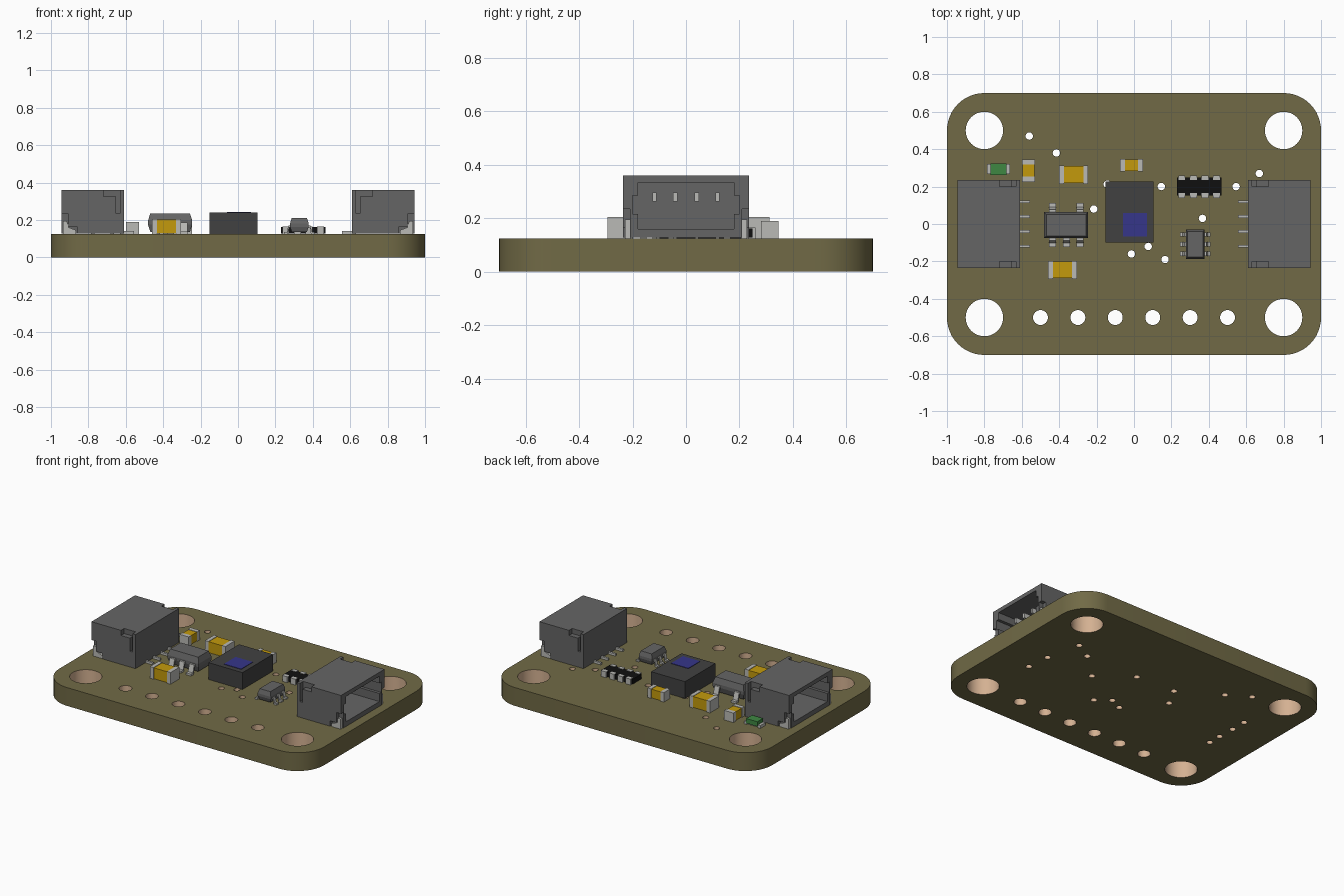
import bpy, bmesh, math
from mathutils import Vector

if "Cube" in bpy.data.objects:
    bpy.data.objects.remove(bpy.data.objects["Cube"])

B = 0.125  # board top


def material(name, r, g, b):
    lin = [((c / 255 + 0.055) / 1.055) ** 2.4 if c > 10 else c / 255 / 12.92 for c in (r, g, b)]
    m = bpy.data.materials.new(name)
    m.diffuse_color = (*lin, 1)
    m.use_nodes = True
    m.node_tree.nodes["Principled BSDF"].inputs["Base Color"].default_value = m.diffuse_color
    return m


OLIVE = material("olive board", 113, 106, 70)
TAN = material("tan hole lining", 212, 177, 146)
GREY = material("grey plastic", 101, 101, 101)
DARK = material("dark chip", 65, 65, 65)
BLUE = material("blue window", 54, 54, 138)
GOLD = material("gold ceramic", 196, 154, 12)
SILVER = material("silver metal", 186, 186, 182)
GREEN = material("green lens", 62, 135, 66)
BLACK = material("black resistor", 16, 16, 16)


def finish(name, bm, *mats):
    bmesh.ops.recalc_face_normals(bm, faces=bm.faces)
    me = bpy.data.meshes.new(name)
    bm.to_mesh(me)
    bm.free()
    for m in mats:
        me.materials.append(m)
    ob = bpy.data.objects.new(name, me)
    bpy.context.collection.objects.link(ob)
    return ob


def loft(bm, rings):
    """Closed solid through rings of equal point count."""
    vs = [[bm.verts.new(p) for p in r] for r in rings]
    n = len(vs[0])
    for a, b in zip(vs, vs[1:]):
        for i in range(n):
            bm.faces.new((a[i], a[(i + 1) % n], b[(i + 1) % n], b[i]))
    bm.faces.new(vs[0][::-1])
    bm.faces.new(vs[-1])


def rect(x0, x1, y0, y1, z):
    return [(x0, y0, z), (x1, y0, z), (x1, y1, z), (x0, y1, z)]


def boxes(name, items, mat):
    bm = bmesh.new()
    for x0, x1, y0, y1, z0, z1 in items:
        loft(bm, [rect(x0, x1, y0, y1, z0), rect(x0, x1, y0, y1, z1)])
    return finish(name, bm, mat)


# Board: rounded outline with drilled holes
def circle(x, y, r, n):
    return [(x + r * math.cos(2 * math.pi * i / n), y + r * math.sin(2 * math.pi * i / n)) for i in range(n)]


outline = []
for k, (cx, cy) in enumerate([(0.8, 0.5), (-0.8, 0.5), (-0.8, -0.5), (0.8, -0.5)]):
    for i in range(13):
        a = math.pi / 2 * (k + i / 12)
        outline.append((cx + 0.2 * math.cos(a), cy + 0.2 * math.sin(a)))
loops = [outline]
loops += [circle(sx * 0.8, sy * 0.5, 0.1, 40) for sx in (-1, 1) for sy in (-1, 1)]
loops += [circle(-0.5 + 0.2 * i, -0.5, 0.04, 24) for i in range(6)]
vias = [(-0.56, 0.47), (-0.415, 0.38), (-0.143, 0.213), (0.146, 0.2), (0.546, 0.2), (0.67, 0.27),
        (0.366, 0.03), (-0.215, 0.08), (0.076, -0.12), (-0.014, -0.16), (0.166, -0.19),
        (0.725, 0.03), (0.74, -0.13), (-0.725, 0.195), (-0.725, 0.085), (-0.72, -0.035), (-0.72, -0.13)]
loops += [circle(x, y, 0.02, 16) for x, y in vias]
cu = bpy.data.curves.new("board_outline", 'CURVE')
cu.dimensions = '2D'
cu.fill_mode = 'BOTH'
cu.extrude = B / 2
for pts in loops:
    sp = cu.splines.new('POLY')
    sp.points.add(len(pts) - 1)
    for p, (x, y) in zip(sp.points, pts):
        p.co = (x, y, 0, 1)
    sp.use_cyclic_u = True
tmp = bpy.data.objects.new("board_outline", cu)
bpy.context.collection.objects.link(tmp)
bpy.context.view_layer.update()
flat = bpy.data.meshes.new_from_object(tmp.evaluated_get(bpy.context.evaluated_depsgraph_get()))
bpy.data.objects.remove(tmp)
bm = bmesh.new()
bm.from_mesh(flat)
bmesh.ops.translate(bm, verts=bm.verts, vec=(0, 0, B / 2))
bmesh.ops.remove_doubles(bm, verts=bm.verts, dist=1e-4)
bm.normal_update()
for f in bm.faces:
    c = f.calc_center_median()
    inner = abs(f.normal.z) < 0.5 and abs(c.x) < 0.905 and abs(c.y) < 0.605
    f.material_index = 1 if inner else 0  # hole linings
board = finish("board", bm, OLIVE, TAN)
bpy.context.view_layer.objects.active = board
board.select_set(True)
bpy.ops.object.shade_smooth_by_angle(angle=math.radians(35))
board.select_set(False)


# Edge connectors: hollow shell, solder tabs, contacts and feet
def connector(side, s):
    def bx(x0, x1, y0, y1, z0, z1):
        return (min(s * x0, s * x1), max(s * x0, s * x1), y0, y1, z0, z1)
    shell = boxes(side + "_connector_shell", [bx(0.61, 0.943, -0.235, 0.235, B + 0.003, 0.36)], GREY)
    cuts = [bx(0.70, 1, -0.18, 0.18, 0.16, 0.333), bx(0.70, 1, -0.2, 0.2, 0.215, 0.285)]
    for y0, y1 in ((-0.3, -0.21), (0.21, 0.3)):
        cuts.append(bx(0.91, 1, y0, y1, 0.1, 0.235))    # mouth notch
        cuts.append(bx(0.86, 0.92, y0, y1, 0.1, 0.165))
    for y0, y1 in ((-0.3, -0.2), (0.2, 0.3)):
        cuts.append(bx(0.632, 0.72, y0, y1, 0.325, 0.4))  # rear latch slot
        cuts.append(bx(0.632, 0.652, y0, y1, 0.235, 0.33))
    helpers = []
    for c in cuts:
        h = boxes("cutter", [c], GREY)
        h.hide_render = True
        mod = shell.modifiers.new("cut", 'BOOLEAN')
        mod.operation = 'DIFFERENCE'
        mod.solver = 'EXACT'
        mod.object = h
        helpers.append(h)
    bpy.context.view_layer.update()
    done = bpy.data.meshes.new_from_object(shell.evaluated_get(bpy.context.evaluated_depsgraph_get()))
    shell.modifiers.clear()
    shell.data = done
    for h in helpers:
        bpy.data.objects.remove(h)
    rows = (-0.118, -0.04, 0.04, 0.118)
    boxes(side + "_connector_contacts", [bx(0.69, 0.86, y - 0.008, y + 0.008, 0.263, 0.297) for y in rows], SILVER)
    boxes(side + "_connector_feet", [bx(0.557, 0.63, y - 0.007, y + 0.007, B, B + 0.015) for y in rows], SILVER)
    bm = bmesh.new()
    prof = [(0.865, B), (0.935, B), (0.935, 0.195), (0.915, 0.195), (0.905, 0.16), (0.865, 0.145)]
    for y0, y1 in ((-0.228, -0.205), (0.205, 0.228)):
        loft(bm, [[(s * x, y, z) for x, z in prof] for y in (y0, y1)])
    finish(side + "_connector_tabs", bm, SILVER)


connector("left", -1)
connector("right", 1)


# Two-terminal parts: coloured middle between metal ends
def two_terminal(name, x0, x1, y0, y1, h, end, mat, along_y=False):
    e = 0.003
    if along_y:
        ends = [(x0, x1, y0, y0 + end, B, B + h), (x0, x1, y1 - end, y1, B, B + h)]
        mid = (x0 + e, x1 - e, y0 + end, y1 - end, B + e, B + h - e)
    else:
        ends = [(x0, x0 + end, y0, y1, B, B + h), (x1 - end, x1, y0, y1, B, B + h)]
        mid = (x0 + end, x1 - end, y0 + e, y1 - e, B + e, B + h - e)
    boxes(name + "_ends", ends, SILVER)
    boxes(name + "_body", [mid], mat)


two_terminal("capacitor_a", -0.6, -0.53, 0.225, 0.345, 0.065, 0.028, GOLD, True)
two_terminal("capacitor_b", -0.4, -0.245, 0.215, 0.313, 0.08, 0.026, GOLD)
two_terminal("capacitor_c", -0.075, 0.047, 0.28, 0.347, 0.065, 0.026, GOLD)
two_terminal("capacitor_d", -0.46, -0.305, -0.293, -0.198, 0.08, 0.027, GOLD)
two_terminal("indicator_light", -0.786, -0.664, 0.266, 0.32, 0.02, 0.018, SILVER)
boxes("indicator_lens", [(-0.766, -0.682, 0.262, 0.324, B + 0.01, B + 0.042)], GREEN)

# Resistor array
boxes("resistor_array_body", [(0.23, 0.467, 0.152, 0.248, B + 0.003, B + 0.037)], BLACK)
pads = []
for i in range(4):
    x = 0.256 + 0.0617 * i
    for y0, y1 in ((0.14, 0.166), (0.234, 0.26)):
        pads.append((x - 0.018, x + 0.018, y0, y1, B, B + 0.04))
boxes("resistor_array_pads", pads, SILVER)

# Main sensor chip with window
boxes("sensor_chip", [(-0.152, 0.104, -0.1, 0.228, B, 0.24)], DARK)
boxes("sensor_window", [(-0.06, 0.07, -0.066, 0.06, 0.236, 0.243)], BLUE)


# Gull-wing packages: belted body and bent legs
def package(name, cx, cy, hx, hy, top, t):
    bm = bmesh.new()
    rings = [(B + 0.012, t), (B + (top - B) * 0.45, 0), (B + (top - B) * 0.65, 0), (top, t)]
    loft(bm, [rect(cx - hx + i, cx + hx - i, cy - hy + i, cy + hy - i, z) for z, i in rings])
    finish(name, bm, GREY)


def legs(name, spots, length, h, w, t=0.014):
    """spots: (root position, outward direction)"""
    prof = [(-0.01, h), (0.35 * length, h), (0.6 * length, t), (length, t), (length, 0),
            (0.45 * length, 0), (0.25 * length, h - t), (-0.01, h - t)]
    bm = bmesh.new()
    for (x, y), d in spots:
        d = Vector((*d, 0))
        side = Vector((-d.y, d.x, 0)) * w / 2
        root = Vector((x, y, B))
        loft(bm, [[root + d * u + Vector((0, 0, z)) + k * side for u, z in prof] for k in (-1, 1)])
    finish(name, bm, SILVER)


package("regulator_body", -0.363, -0.006, 0.118, 0.069, 0.235, 0.012)
legs("regulator_legs", [((x, -0.07), (0, -1)) for x in (-0.436, -0.362, -0.288)]
     + [((x, 0.058), (0, 1)) for x in (-0.436, -0.288)], 0.053, 0.062, 0.037)
package("transistor_body", 0.328, -0.108, 0.05, 0.078, 0.21, 0.009)
legs("transistor_legs", [((0.328 + s * 0.046, y), (s, 0)) for s in (-1, 1)
                         for y in (-0.159, -0.108, -0.057)], 0.036, 0.045, 0.022, 0.011)
